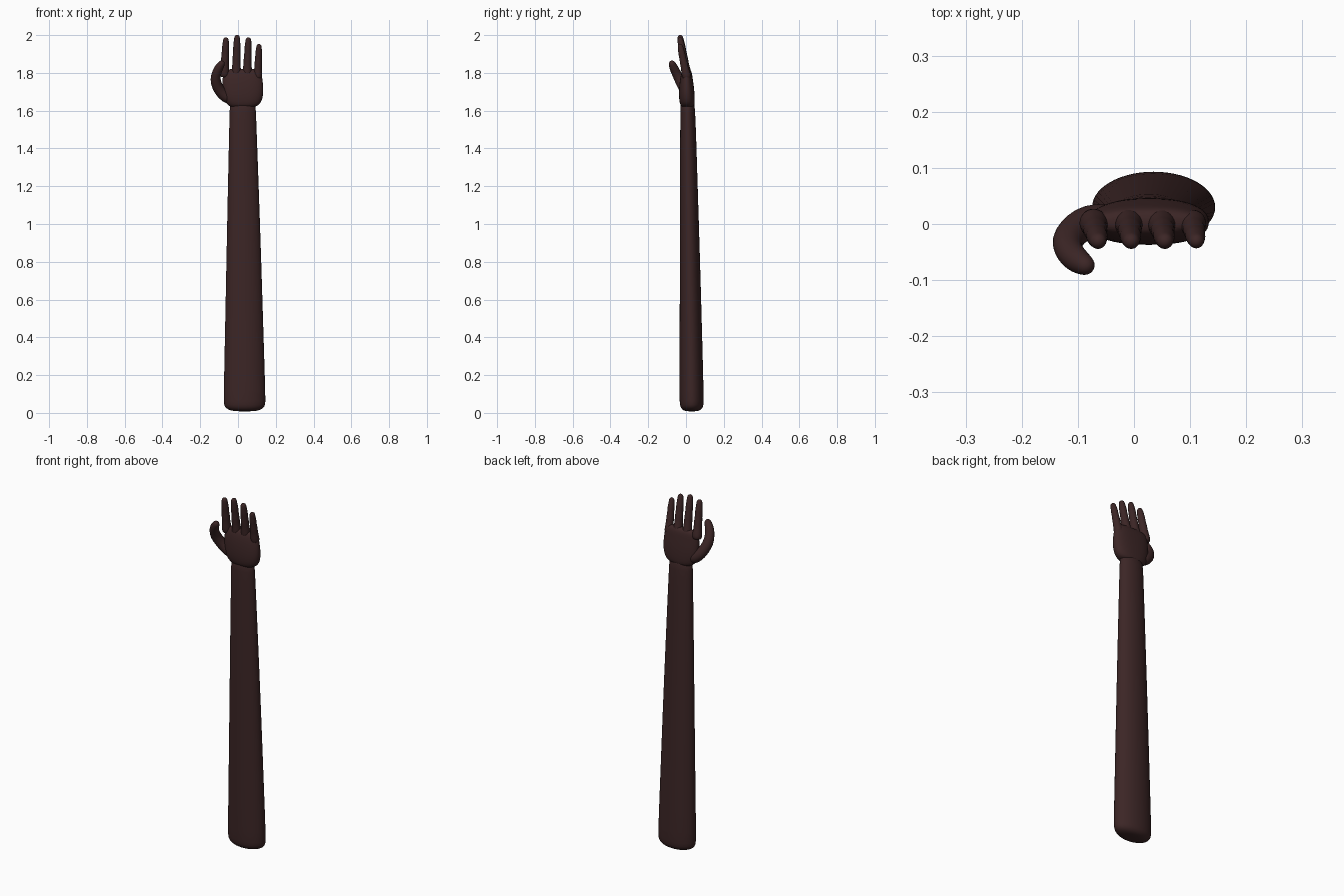
import bpy, bmesh, math
from mathutils import Vector

skin = bpy.data.materials.new("dark_brown")
skin.diffuse_color = (0.045, 0.019, 0.019, 1)


def finish(name, rings):
    """Bridge rings of points, cap both ends, smooth."""
    bm = bmesh.new()
    loops = [[bm.verts.new(p) for p in r] for r in rings]
    n = len(loops[0])
    for a, b in zip(loops, loops[1:]):
        for i in range(n):
            j = (i + 1) % n
            bm.faces.new((a[i], a[j], b[j], b[i]))
    bm.faces.new(loops[0][::-1])
    bm.faces.new(loops[-1])
    bmesh.ops.recalc_face_normals(bm, faces=bm.faces)
    for f in bm.faces:
        f.smooth = True
    me = bpy.data.meshes.new(name)
    bm.to_mesh(me)
    bm.free()
    me.materials.append(skin)
    ob = bpy.data.objects.new(name, me)
    bpy.context.collection.objects.link(ob)
    ob.modifiers.new("smooth", 'SUBSURF').levels = 1
    ob.modifiers["smooth"].render_levels = 1
    return ob


def loft(name, sections, n=28, power=1.0):
    """Horizontal oval sections: z, centre x, centre y, radius x, radius y."""
    def oval(z, cx, cy, rx, ry):
        pts = []
        for i in range(n):
            c, s = math.cos(math.tau * i / n), math.sin(math.tau * i / n)
            pts.append((cx + rx * math.copysign(abs(c) ** power, c),
                        cy + ry * math.copysign(abs(s) ** power, s), z))
        return pts
    return finish(name, [oval(*s) for s in sections])


def digit(name, path, n=14):
    """Round tube along x, y, z, radius points with a domed tip."""
    pts = [Vector(p[:3]) for p in path]
    rad = [p[3] for p in path]
    end = (pts[-1] - pts[-2]).normalized()
    tip, r = pts[-1].copy(), rad[-1]
    for a in (0.5, 1.0, 1.4):
        pts.append(tip + end * r * math.sin(a))
        rad.append(r * math.cos(a))
    rings = []
    for i, p in enumerate(pts):
        t = (pts[min(i + 1, len(pts) - 1)] - pts[max(i - 1, 0)]).normalized()
        u = Vector((0, 1, 0)).cross(t).normalized()
        v = t.cross(u)
        rings.append([p + rad[i] * (u * math.cos(math.tau * k / n)
                                    + v * math.sin(math.tau * k / n)) for k in range(n)])
    return finish(name, rings)


# Long tapered forearm with a rounded lower end
loft("forearm", [
    (0.008, 0.035, 0.030, 0.040, 0.022), (0.012, 0.035, 0.030, 0.075, 0.043),
    (0.024, 0.035, 0.030, 0.100, 0.057), (0.042, 0.035, 0.030, 0.110, 0.063),
    (0.07, 0.035, 0.030, 0.112, 0.065), (0.40, 0.033, 0.026, 0.103, 0.060),
    (0.80, 0.031, 0.021, 0.093, 0.054), (1.20, 0.028, 0.015, 0.082, 0.047),
    (1.50, 0.026, 0.011, 0.073, 0.042), (1.60, 0.025, 0.009, 0.070, 0.039),
    (1.66, 0.025, 0.008, 0.068, 0.036)])

# Broad flattened palm
loft("palm", [
    (1.615, 0.025, 0.008, 0.050, 0.026), (1.625, 0.027, 0.008, 0.078, 0.036),
    (1.645, 0.028, 0.006, 0.096, 0.041), (1.68, 0.027, 0.004, 0.107, 0.042),
    (1.72, 0.026, 0.003, 0.109, 0.040), (1.76, 0.024, 0.002, 0.107, 0.035),
    (1.79, 0.023, 0.003, 0.103, 0.030), (1.81, 0.022, 0.004, 0.095, 0.024),
    (1.822, 0.021, 0.004, 0.075, 0.014)], power=0.85)

# Four fingers with slightly swollen joints, leaning forward
for label, bx, tx, top in (("index", -0.073, -0.064, 1.987), ("middle", -0.010, -0.005, 2.0),
                           ("ring", 0.048, 0.055, 1.987), ("little", 0.104, 0.111, 1.953)):
    base = 1.775 if label != "little" else 1.765
    end = top - 0.014
    thin = 0.93 if label == "little" else 1.0
    path = []
    for t, r in ((0, 0.024), (0.12, 0.027), (0.25, 0.024), (0.38, 0.0215), (0.48, 0.0225),
                 (0.60, 0.020), (0.72, 0.0195), (0.78, 0.020), (0.88, 0.018), (1, 0.0155)):
        path.append((bx + (tx - bx) * t, 0.006 - 0.036 * t, base + (end - base) * t, r * thin))
    digit(label + "_finger", path)

# Thumb curving outwards, then forward
digit("thumb", [
    (-0.035, 0.008, 1.655, 0.026), (-0.065, 0.008, 1.672, 0.031), (-0.092, 0.000, 1.698, 0.031),
    (-0.110, -0.015, 1.728, 0.029), (-0.119, -0.030, 1.757, 0.029), (-0.118, -0.044, 1.784, 0.026),
    (-0.110, -0.057, 1.810, 0.025), (-0.098, -0.067, 1.832, 0.023), (-0.088, -0.073, 1.847, 0.019)])
